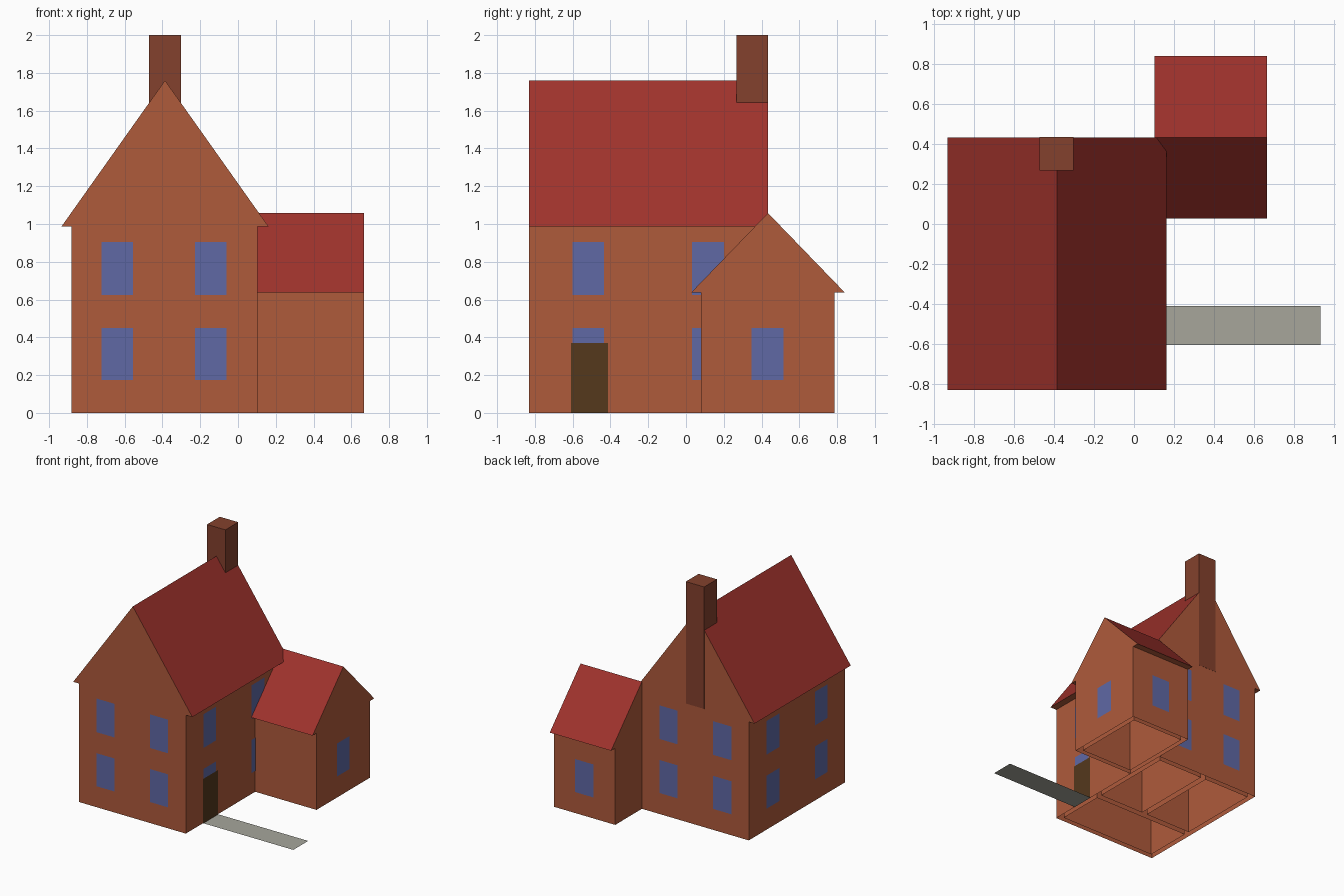
import bpy

if "Cube" in bpy.data.objects:
    bpy.data.objects.remove(bpy.data.objects["Cube"])


def material(name, rgb):
    m = bpy.data.materials.new(name)
    m.diffuse_color = (*rgb, 1)
    m.use_nodes = True
    m.node_tree.nodes["Principled BSDF"].inputs["Base Color"].default_value = m.diffuse_color
    return m


BRICK = material("brick", (0.43, 0.103, 0.044))
TILE = material("roof_tile", (0.345, 0.032, 0.025))
CHIMNEY = material("dark_brick", (0.23, 0.053, 0.026))
GLASS = material("window_blue", (0.115, 0.14, 0.375))
WOOD = material("door_brown", (0.09, 0.04, 0.012))
STONE = material("path_grey", (0.385, 0.38, 0.33))


def add_mesh(name, verts, faces, mats):
    me = bpy.data.meshes.new(name)
    me.from_pydata(verts, [], faces)
    for m in mats:
        me.materials.append(m)
    ob = bpy.data.objects.new(name, me)
    bpy.context.collection.objects.link(ob)
    return ob


def corners(x, y, z):
    return [(a, b, c) for c in z for b in y for a in x]


def box(name, x, y, z, mat):
    faces = [(0, 2, 3, 1), (4, 5, 7, 6), (0, 1, 5, 4),
             (2, 6, 7, 3), (0, 4, 6, 2), (1, 3, 7, 5)]
    return add_mesh(name, corners(x, y, z), faces, [mat])


def walls(name, x, y, height):
    """Outer shell of four walls, open underneath."""
    faces = [(0, 1, 5, 4), (2, 6, 7, 3), (0, 4, 6, 2), (1, 3, 7, 5)]
    return add_mesh(name, corners(x, y, (0, height)), faces, [BRICK])


def room(name, x, y, height):
    """Inner lining of one room, facing inwards, up to the eaves."""
    faces = [(4, 5, 1, 0), (3, 7, 6, 2), (2, 6, 4, 0), (5, 7, 3, 1)]
    return add_mesh(name, corners(x, y, (0, height)), faces, [BRICK])


def gable_roof(name, across, along, eave, ridge, ridge_axis):
    """Triangular prism: tiled slopes, brick gables and soffit."""
    mid = sum(across) / 2
    section = [(across[0], eave), (across[1], eave), (mid, ridge)]
    verts = []
    for d in along:
        for a, z in section:
            verts.append((a, d, z) if ridge_axis == "y" else (d, a, z))
    faces = [(0, 1, 2), (5, 4, 3), (0, 3, 4, 1), (1, 4, 5, 2), (2, 5, 3, 0)]
    if ridge_axis == "x":
        faces = [f[::-1] for f in faces]
    ob = add_mesh(name, verts, faces, [BRICK, TILE])
    for p in ob.data.polygons:
        p.material_index = 1 if p.normal.z > 0.1 else 0
    return ob


def panel(name, axis, at, sign, span, z, mat, gap=0.001):
    """Flat panel just outside the wall plane axis = at, facing sign."""
    loop = [(span[0], z[0]), (span[1], z[0]), (span[1], z[1]), (span[0], z[1])]
    d = at + sign * gap
    verts = [(d, s, h) if axis == "x" else (s, d, h) for s, h in loop]
    outward = (sign > 0) == (axis == "x")
    return add_mesh(name, verts, [(0, 1, 2, 3) if outward else (3, 2, 1, 0)],
                    [mat])


# Main house
X, Y = (-0.882, 0.102), (-0.832, 0.434)
EAVE, WING_EAVE = 0.986, 0.638
walls("main_walls", X, Y, EAVE)
gable_roof("main_roof", (-0.935, 0.162), Y, EAVE, 1.76, "y")

# Side wing
WX, WY = (0.102, 0.667), (0.08, 0.785)
walls("wing_walls", WX, WY, WING_EAVE)
gable_roof("wing_roof", (0.028, 0.84), WX, WING_EAVE, 1.058, "x")

# Chimney on the rear gable
box("chimney", (-0.472, -0.303), (0.267, 0.435), (0.985, 2.0), CHIMNEY)

# Rooms set inside the shell
room("front_room", (-0.84, 0.06), (-0.79, -0.38), EAVE)
room("back_left_room", (-0.84, -0.41), (-0.33, 0.39), EAVE)
room("back_right_room", (-0.36, 0.06), (-0.33, 0.39), EAVE)
room("wing_room", (0.14, 0.625), (0.12, 0.745), WING_EAVE)

# Windows on all four main walls, two storeys
LOW, HIGH = (0.175, 0.45), (0.625, 0.905)
for z, storey in ((LOW, "lower"), (HIGH, "upper")):
    for at, side, sign in ((Y[0], "front", -1), (Y[1], "back", 1)):
        for span in ((-0.722, -0.555), (-0.228, -0.06)):
            panel(f"{storey}_{side}_window", "y", at, sign, span, z, GLASS)
    for at, side, sign in ((X[0], "left", -1), (X[1], "right", 1)):
        for span in ((-0.602, -0.434), (0.032, 0.20)):
            panel(f"{storey}_{side}_window", "x", at, sign, span, z, GLASS)

# Wing windows
panel("wing_end_window", "x", WX[1], 1, (0.348, 0.515), LOW, GLASS)
panel("wing_back_window", "y", WY[1], 1, (0.30, 0.47), LOW, GLASS)

# Door and flat path
panel("door", "x", X[1], 1, (-0.61, -0.412), (0.0, 0.37), WOOD, 0.003)
add_mesh("path", [(0.102, -0.605, 0.0), (0.933, -0.605, 0.0),
                  (0.933, -0.41, 0.0), (0.102, -0.41, 0.0)],
         [(0, 1, 2, 3)], [STONE])
